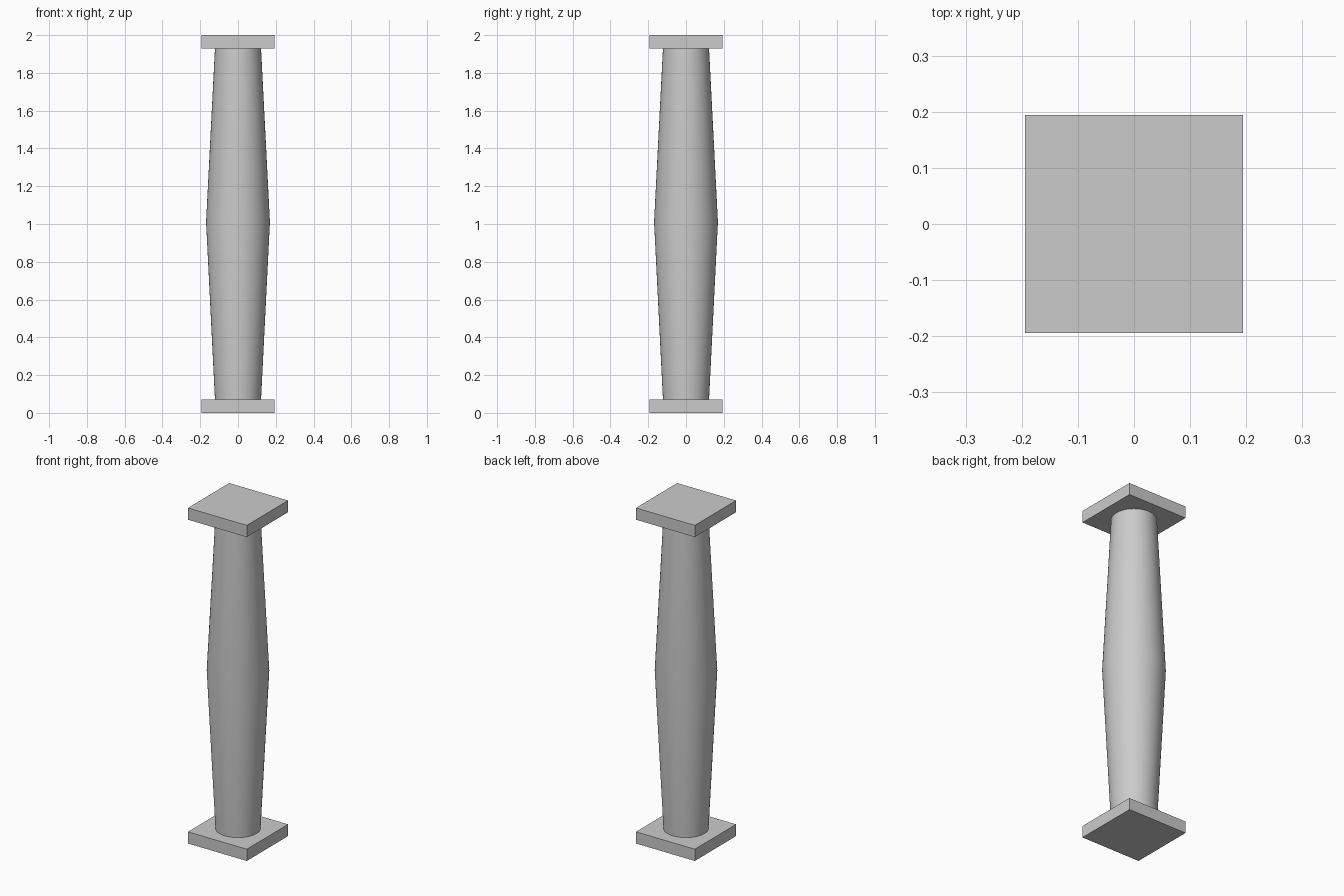
import bpy, bmesh, math

if "Cube" in bpy.data.objects:
    bpy.data.objects.remove(bpy.data.objects["Cube"])

PLATE_HALF, PLATE_H, HEIGHT = 0.194, 0.07, 2.0
SEGMENTS = 64


def add_object(name, bm):
    bmesh.ops.recalc_face_normals(bm, faces=bm.faces)
    mesh = bpy.data.meshes.new(name)
    bm.to_mesh(mesh)
    bm.free()
    obj = bpy.data.objects.new(name, mesh)
    bpy.context.collection.objects.link(obj)
    return obj


# Square plates at the foot and the head
def plate(name, z):
    bm = bmesh.new()
    bmesh.ops.create_cube(bm, size=1.0)
    for v in bm.verts:
        v.co.x *= PLATE_HALF * 2
        v.co.y *= PLATE_HALF * 2
        v.co.z = v.co.z * PLATE_H + z
    return add_object(name, bm)


plate("base_plate", PLATE_H / 2)
plate("top_plate", HEIGHT - PLATE_H / 2)

# Round shaft, widest at mid height and tapering both ways
profile = [(0.122, PLATE_H), (0.169, 1.01), (0.122, HEIGHT - PLATE_H)]
bm = bmesh.new()
rings = []
for r, z in profile:
    angles = [2 * math.pi * i / SEGMENTS for i in range(SEGMENTS)]
    rings.append([bm.verts.new((r * math.cos(a), r * math.sin(a), z)) for a in angles])
for low, high in zip(rings, rings[1:]):
    for i in range(SEGMENTS):
        j = (i + 1) % SEGMENTS
        bm.faces.new((low[i], low[j], high[j], high[i]))
bm.faces.new(rings[0])
bm.faces.new(rings[-1])
shaft = add_object("shaft", bm)

bpy.context.view_layer.objects.active = shaft
shaft.select_set(True)
bpy.ops.object.shade_smooth_by_angle(angle=math.radians(30))
